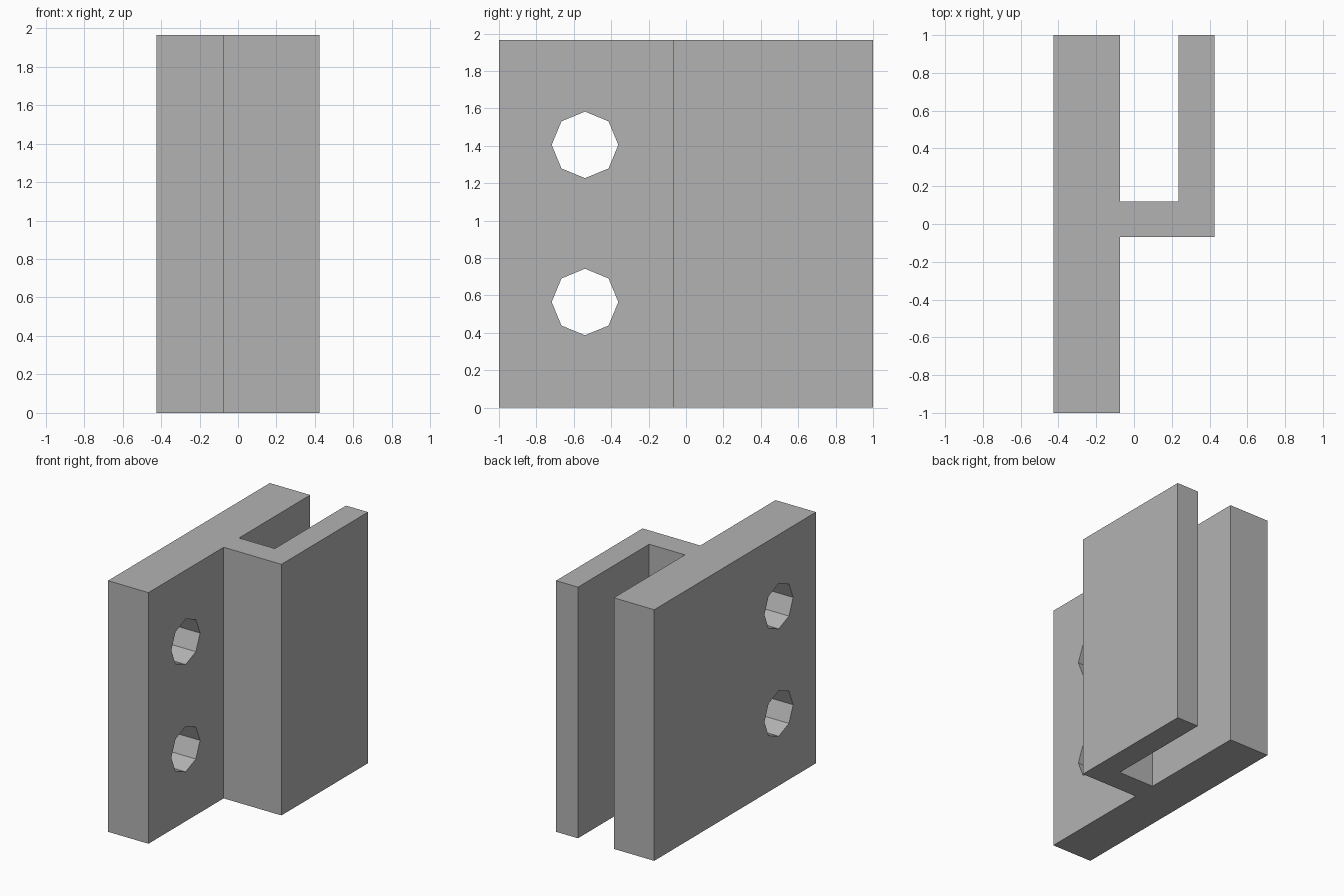
import bpy
import bmesh
import math
from mathutils import Matrix

cube = bpy.data.objects.get("Cube")
if cube:
    bpy.data.objects.remove(cube, do_unlink=True)

HEIGHT = 1.965
grey = bpy.data.materials.new("plain grey")
grey.use_nodes = True
colour = (0.45, 0.45, 0.45, 1)
grey.diffuse_color = colour
grey.node_tree.nodes["Principled BSDF"].inputs["Base Color"].default_value = colour


def add_object(name, bm):
    bmesh.ops.recalc_face_normals(bm, faces=bm.faces)
    mesh = bpy.data.meshes.new(name)
    bm.to_mesh(mesh)
    bm.free()
    mesh.materials.append(grey)
    obj = bpy.data.objects.new(name, mesh)
    bpy.context.collection.objects.link(obj)
    return obj


# Bracket: long plate, short web and parallel flange as one extruded outline
outline = [(-0.425, -1), (-0.075, -1), (-0.075, -0.07), (0.425, -0.07),
           (0.425, 1), (0.235, 1), (0.235, 0.12), (-0.075, 0.12),
           (-0.075, 1), (-0.425, 1)]
bm = bmesh.new()
base = bm.faces.new([bm.verts.new((x, y, 0)) for x, y in outline])
walls = bmesh.ops.extrude_face_region(bm, geom=[base])
top = [v for v in walls["geom"] if isinstance(v, bmesh.types.BMVert)]
bmesh.ops.translate(bm, verts=top, vec=(0, 0, HEIGHT))
bracket = add_object("slotted_bracket", bm)

# Octagonal bolt holes through the long plate
bm = bmesh.new()
for z in (0.565, 1.405):
    place = Matrix.Translation((-0.25, -0.54, z)) @ Matrix.Rotation(math.pi / 2, 4, "Y")
    bmesh.ops.create_cone(bm, cap_ends=True, segments=8, radius1=0.178,
                          radius2=0.178, depth=0.6, matrix=place)
cutter = add_object("bolt_hole_cutter", bm)
cutter.hide_render = True

cut = bracket.modifiers.new("bolt holes", "BOOLEAN")
cut.operation = "DIFFERENCE"
cut.solver = "EXACT"
cut.object = cutter
bpy.context.view_layer.objects.active = bracket
bpy.ops.object.modifier_apply(modifier=cut.name)
bpy.data.objects.remove(cutter, do_unlink=True)
